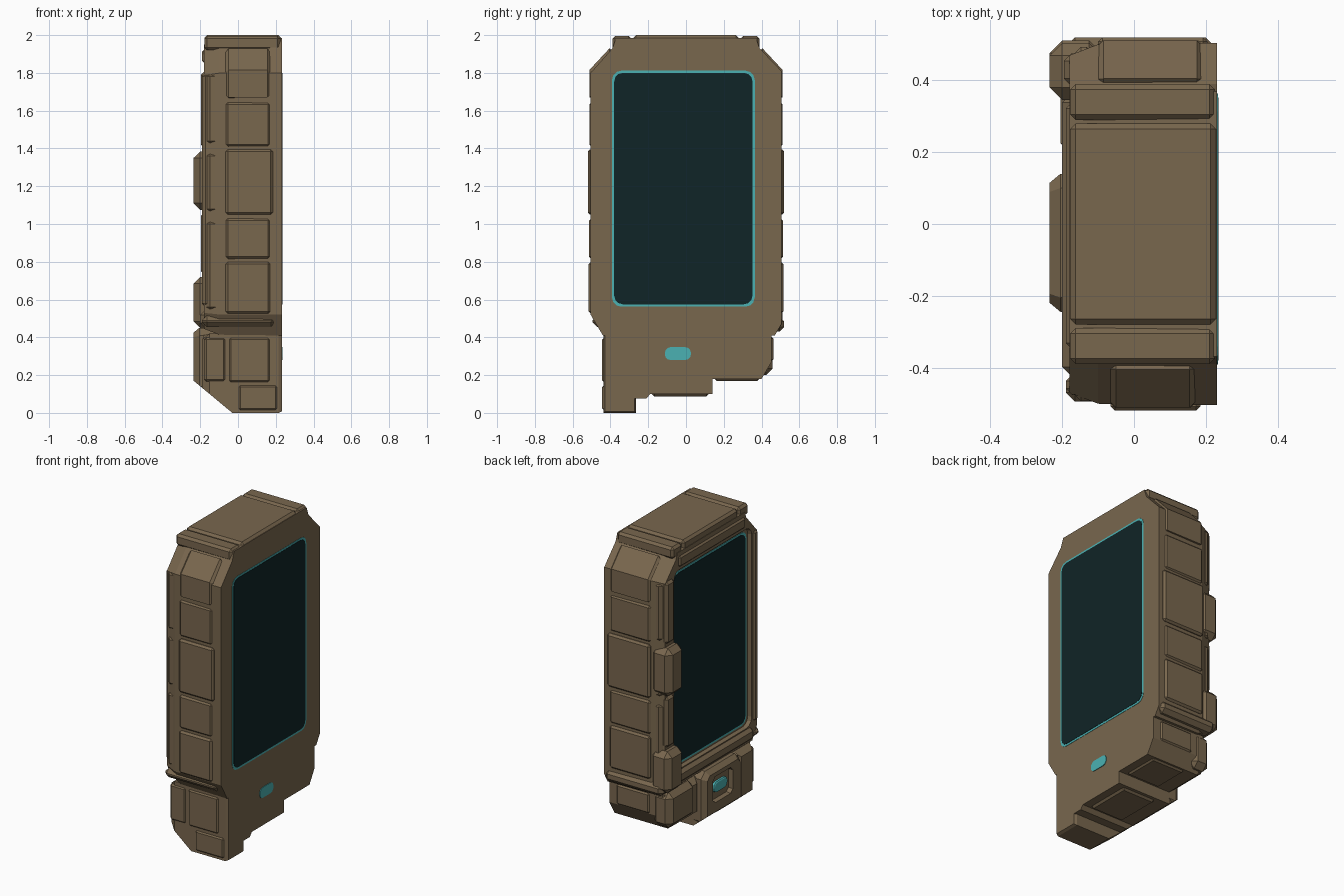
import bpy, bmesh, math
from mathutils import Vector

if "Cube" in bpy.data.objects:
    bpy.data.objects.remove(bpy.data.objects["Cube"])


def material(name, rgb):
    m = bpy.data.materials.new(name)
    m.diffuse_color = (*rgb, 1)
    m.use_nodes = True
    m.node_tree.nodes["Principled BSDF"].inputs["Base Color"].default_value = m.diffuse_color
    return m


BROWN = material("brown casing", (0.19, 0.135, 0.076))
DARK = material("dark screen", (0.005, 0.018, 0.020))
TEAL = material("teal glow", (0.07, 0.44, 0.45))


def finish(name, bm, mat):
    bmesh.ops.recalc_face_normals(bm, faces=bm.faces)
    me = bpy.data.meshes.new(name)
    bm.to_mesh(me)
    bm.free()
    me.materials.append(mat)
    ob = bpy.data.objects.new(name, me)
    bpy.context.collection.objects.link(ob)
    return ob


def inset(poly, d):
    """Mitred inward offset of a counter-clockwise (y, z) polygon."""
    out = []
    for i, p in enumerate(poly):
        p = Vector(p)
        a = (p - Vector(poly[i - 1])).normalized()
        b = (Vector(poly[(i + 1) % len(poly)]) - p).normalized()
        n1, n2 = Vector((-a.y, a.x)), Vector((-b.y, b.x))
        out.append(p + (n1 + n2) * (d / (1 + n1.dot(n2))))
    return out


def loft(name, poly, rings, mat=BROWN, toe_cut=False):
    """Solid with a (y, z) outline, stacked along x as (x, inset) rings."""
    bm = bmesh.new()
    loops = [[bm.verts.new((x, *p)) for p in inset(poly, d)] for x, d in rings]
    n = len(poly)
    for a, b in zip(loops, loops[1:]):
        for i in range(n):
            bm.faces.new((a[i], a[(i + 1) % n], b[(i + 1) % n], b[i]))
    bm.faces.new(loops[0])
    bm.faces.new(loops[-1])
    if toe_cut:  # sloping underside of the lower housing
        r = bmesh.ops.bisect_plane(
            bm, geom=bm.verts[:] + bm.edges[:] + bm.faces[:],
            plane_co=(-0.235, 0, 0.17), plane_no=(-0.17, 0, -0.205), clear_outer=True)
        edges = [e for e in r["geom_cut"] if isinstance(e, bmesh.types.BMEdge)]
        if edges:
            bmesh.ops.edgenet_fill(bm, edges=edges)
    return finish(name, bm, mat)


def box(name, x, y, z, bevel=0.012, mat=BROWN):
    bm = bmesh.new()
    bmesh.ops.create_cube(bm, size=1)
    for v in bm.verts:
        v.co = [r[0] if c < 0 else r[1] for c, r in zip(v.co, (x, y, z))]
    bmesh.ops.bevel(bm, geom=bm.edges[:], offset=bevel, segments=1, affect='EDGES')
    return finish(name, bm, mat)


def rrect(y0, y1, z0, z1, r, n=3):
    pts = []
    for k, (cy, cz) in enumerate(((y1 - r, z1 - r), (y0 + r, z1 - r),
                                  (y0 + r, z0 + r), (y1 - r, z0 + r))):
        for i in range(n + 1):
            a = math.pi / 2 * (k + i / n)
            pts.append((cy + r * math.cos(a), cz + r * math.sin(a)))
    return pts


def cut(target, cutter):
    cutter.hide_render = True
    cutter.display_type = 'WIRE'
    m = target.modifiers.new("cut", 'BOOLEAN')
    m.operation, m.object, m.solver = 'DIFFERENCE', cutter, 'EXACT'


# Main casing with the recess for the screen
casing = loft("casing",
              [(-0.44, 0.41), (0.47, 0.41), (0.505, 0.47), (0.505, 1.81), (0.39, 1.93),
               (0.37, 1.985), (-0.37, 1.985), (-0.39, 1.93), (-0.505, 1.80), (-0.505, 0.52)],
              [(-0.18, 0.035), (-0.10, 0.004), (0.232, 0.0)])
cut(casing, loft("screen_recess_cutter", rrect(-0.41, 0.375, 0.55, 1.83, 0.05),
                 [(-0.25, -0.02), (-0.155, 0.0)]))

# Screens and glowing rims on both faces
for side, x, s in (("left", -0.155, -1), ("right", 0.231, 1)):
    loft(side + "_screen_rim", rrect(-0.392, 0.364, 0.562, 1.812, 0.05),
         [(x - 0.003 * s, 0), (x + 0.003 * s, 0)], TEAL)
    loft(side + "_screen", rrect(-0.38, 0.352, 0.575, 1.80, 0.045),
         [(x - 0.002 * s, 0), (x + 0.005 * s, 0)], DARK)

# Stepped lower housing
lower = [(-0.26, 0.02), (-0.19, 0.0), (0.232, 0.0)]
loft("lower_tab", [(-0.437, 0.0), (-0.265, 0.0), (-0.265, 0.42), (-0.437, 0.42)],
     [(-0.19, 0.03), (-0.15, 0.0), (0.215, 0.0), (0.232, 0.008)], toe_cut=True)
loft("lower_middle", [(-0.28, 0.075), (-0.21, 0.075), (-0.19, 0.10), (0.14, 0.10),
                      (0.14, 0.42), (-0.28, 0.42)],
     [(-0.185, 0.01), (-0.15, 0.0), (0.232, 0.0)], toe_cut=True)
loft("lower_step", [(0.13, 0.18), (0.40, 0.18), (0.453, 0.27), (0.453, 0.42), (0.13, 0.42)],
     [(-0.19, 0.03), (-0.15, 0.0), (0.232, 0.0)], toe_cut=True)

# Button housing, button and the matching light on the flat face
housing = loft("button_housing",
               [(-0.21, 0.10), (0.105, 0.10), (0.14, 0.14), (0.14, 0.41), (0.10, 0.45),
                (-0.205, 0.45), (-0.245, 0.41), (-0.245, 0.14)],
               [(-0.235, 0.025), (-0.205, 0.0), (-0.10, 0.0)], toe_cut=True)
cut(housing, loft("button_recess_cutter", rrect(-0.14, 0.055, 0.235, 0.395, 0.02, 1),
                  [(-0.28, -0.01), (-0.205, 0.0)]))
pill = rrect(-0.112, 0.026, 0.28, 0.348, 0.03)
loft("button", pill, [(-0.203, 0), (-0.218, 0.0), (-0.222, 0.006)], TEAL)
loft("button_light", pill, [(0.228, 0), (0.236, 0)], TEAL)

# Armour pads up both narrow sides: (z low, z high, outward reach)
PADS = [(1.41, 1.645, 0.512), (1.05, 1.395, 0.52), (0.815, 1.03, 0.513), (0.525, 0.80, 0.516)]
for side, s, x0, x1 in (("front", -1, -0.065, 0.17), ("back", 1, -0.10, 0.19)):
    for i, (z0, z1, reach) in enumerate(PADS):
        box(f"{side}_pad_{i + 1}", (x0, x1 + (0.015 if i == 1 else 0)),
            sorted((s * 0.44, s * reach)), (z0, z1))
    # corner pad following the chamfered shoulder
    corner = [(0.45, 1.66), (0.512, 1.67), (0.512, 1.815), (0.405, 1.93), (0.37, 1.90)]
    if s < 0:
        corner = [(-y, z) for y, z in reversed(corner)]
    loft(side + "_corner_pad", corner,
         [(x0, 0.015), (x0 + 0.015, 0), (x1 - 0.015, 0), (x1, 0.015)])
    # slim edge guards on the chamfer beside the pads
    for i, (z0, z1) in enumerate(((0.54, 1.02), (1.06, 1.38), (1.42, 1.80))):
        box(f"{side}_edge_guard_{i + 1}", (-0.168, x0 - 0.012),
            sorted((s * 0.42, s * 0.494)), (z0, z1), 0.02)
    # shoulder band on the top corner
    box(side + "_top_band", (-0.178, 0.225), sorted((s * 0.29, s * 0.39)), (1.92, 1.996), 0.015)

# Waist ring ends and pads on the lower housing
box("back_waist", (-0.19, 0.225), (0.42, 0.52), (0.43, 0.51), 0.025)
box("front_waist", (-0.19, 0.20), (-0.495, -0.42), (0.455, 0.515), 0.025)
box("front_lower_pad", (-0.05, 0.17), (-0.445, -0.40), (0.16, 0.40))
box("front_lower_guard", (-0.18, -0.065), (-0.444, -0.40), (0.165, 0.40))
box("front_foot_pad", (0.0, 0.21), (-0.445, -0.40), (0.012, 0.148))
box("back_lower_pad", (-0.06, 0.18), (0.41, 0.462), (0.27, 0.405))
box("under_pad_middle", (-0.06, 0.18), (-0.18, 0.12), (0.088, 0.12))
box("under_pad_back", (-0.06, 0.18), (0.15, 0.39), (0.17, 0.20))

# Top plate
box("top_plate", (-0.178, 0.228), (-0.28, 0.28), (1.93, 2.0), 0.015)

# Raised bars of the screen frame
box("frame_bar_back_upper", (-0.195, -0.11), (0.385, 0.475), (1.40, 1.81), 0.02)
box("frame_bar_back_lower", (-0.195, -0.11), (0.385, 0.475), (0.73, 1.065), 0.02)
box("frame_bar_front", (-0.19, -0.11), (-0.477, -0.42), (0.56, 1.80), 0.018)
box("frame_bar_bottom", (-0.20, -0.11), (-0.42, 0.36), (0.455, 0.54), 0.022)
box("frame_bar_top", (-0.19, -0.11), (-0.35, 0.34), (1.845, 1.93), 0.018)

# Clips gripping the back edge of the screen, and the lower corner block
box("clip_middle", (-0.235, -0.09), (0.345, 0.505), (1.075, 1.385), 0.035)
box("clip_lower", (-0.235, -0.09), (0.345, 0.512), (0.45, 0.72), 0.035)
box("lower_corner_block", (-0.205, -0.07), (0.19, 0.458), (0.20, 0.43), 0.035)
